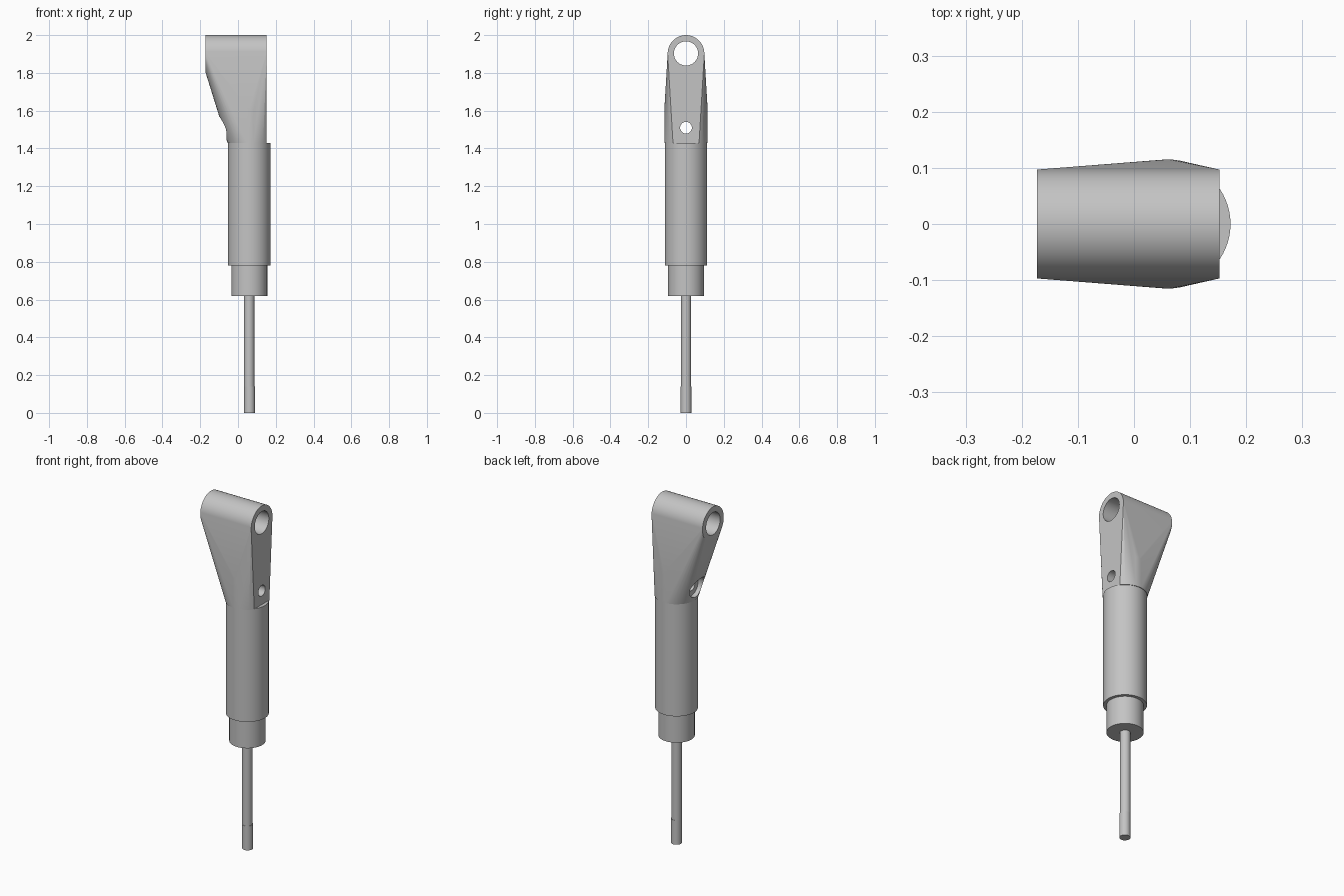
import bpy, bmesh, math
from mathutils import Matrix

cube = bpy.data.objects.get("Cube")
if cube:
    bpy.data.objects.remove(cube, do_unlink=True)

AXIS_X = 0.06              # centre line of the shaft
FLAT_X, END_X = 0.152, -0.173   # two ends of the eye
EYE_Z, EYE_R = 1.903, 0.097
BOLT_Z = 1.51
SEGMENTS = 64

steel = bpy.data.materials.new("grey_steel")
steel.use_nodes = True
grey = (0.55, 0.55, 0.55, 1)
steel.diffuse_color = grey
steel.node_tree.nodes["Principled BSDF"].inputs["Base Color"].default_value = grey


def finish(obj, angle=30):
    bpy.ops.object.select_all(action='DESELECT')
    obj.select_set(True)
    bpy.context.view_layer.objects.active = obj
    bpy.ops.object.shade_smooth_by_angle(angle=math.radians(angle))


def make_object(name, bm):
    mesh = bpy.data.meshes.new(name)
    bm.to_mesh(mesh)
    bm.free()
    obj = bpy.data.objects.new(name, mesh)
    bpy.context.collection.objects.link(obj)
    mesh.materials.append(steel)
    return obj


def add_upright(bm, radius, z0, z1, x=AXIS_X):
    place = Matrix.Translation((x, 0, (z0 + z1) / 2))
    bmesh.ops.create_cone(bm, cap_ends=True, segments=SEGMENTS, radius1=radius,
                          radius2=radius, depth=z1 - z0, matrix=place)


def add_crosswise(bm, radius, x0, x1, z):
    place = Matrix.Translation(((x0 + x1) / 2, 0, z)) @ Matrix.Rotation(math.pi / 2, 4, 'Y')
    bmesh.ops.create_cone(bm, cap_ends=True, segments=SEGMENTS, radius1=radius,
                          radius2=radius, depth=x1 - x0, matrix=place)


# Turned shaft parts
for name, radius, z0, z1, x in (
        ("rod_tip", 0.0285, 0.0, 0.14, AXIS_X + 0.001),
        ("rod", 0.0275, 0.14, 0.63, AXIS_X - 0.001),
        ("collar", 0.095, 0.62, 0.785, AXIS_X),
        ("body", 0.112, 0.78, 1.43, AXIS_X)):
    bm = bmesh.new()
    add_upright(bm, radius, z0, z1, x)
    finish(make_object(name, bm))

# Head: hull around a flat-sided round base and the crosswise eye
bm = bmesh.new()
add_upright(bm, 0.115, 1.428, 1.6)
bmesh.ops.bisect_plane(bm, geom=bm.verts[:] + bm.edges[:] + bm.faces[:],
                       plane_co=(FLAT_X, 0, 0), plane_no=(1, 0, 0), clear_outer=True)
add_crosswise(bm, EYE_R, END_X, FLAT_X, EYE_Z)
bmesh.ops.delete(bm, geom=bm.edges[:], context='EDGES_FACES')
hull = bmesh.ops.convex_hull(bm, input=bm.verts[:])
inner = [v for v in bm.verts if not v.link_faces]
bmesh.ops.delete(bm, geom=inner, context='VERTS')
bmesh.ops.dissolve_limit(bm, angle_limit=math.radians(0.5),
                         verts=bm.verts[:], edges=bm.edges[:])
bmesh.ops.recalc_face_normals(bm, faces=bm.faces[:])
head = make_object("eye_head", bm)

# Bores through the head, and the bolt counterbore on the sloping side
for name, radius, x0, x1, z in (
        ("eye_bore", 0.064, -0.4, 0.4, EYE_Z),
        ("bolt_bore", 0.031, -0.4, 0.4, BOLT_Z),
        ("bolt_counterbore", 0.06, -0.4, -0.035, BOLT_Z)):
    bm = bmesh.new()
    add_crosswise(bm, radius, x0, x1, z)
    cutter = make_object(name + "_cutter", bm)
    cut = head.modifiers.new(name, 'BOOLEAN')
    cut.operation, cut.solver, cut.object = 'DIFFERENCE', 'EXACT', cutter
    bpy.context.view_layer.objects.active = head
    bpy.ops.object.modifier_apply(modifier=name)
    bpy.data.objects.remove(cutter, do_unlink=True)
finish(head, 25)
